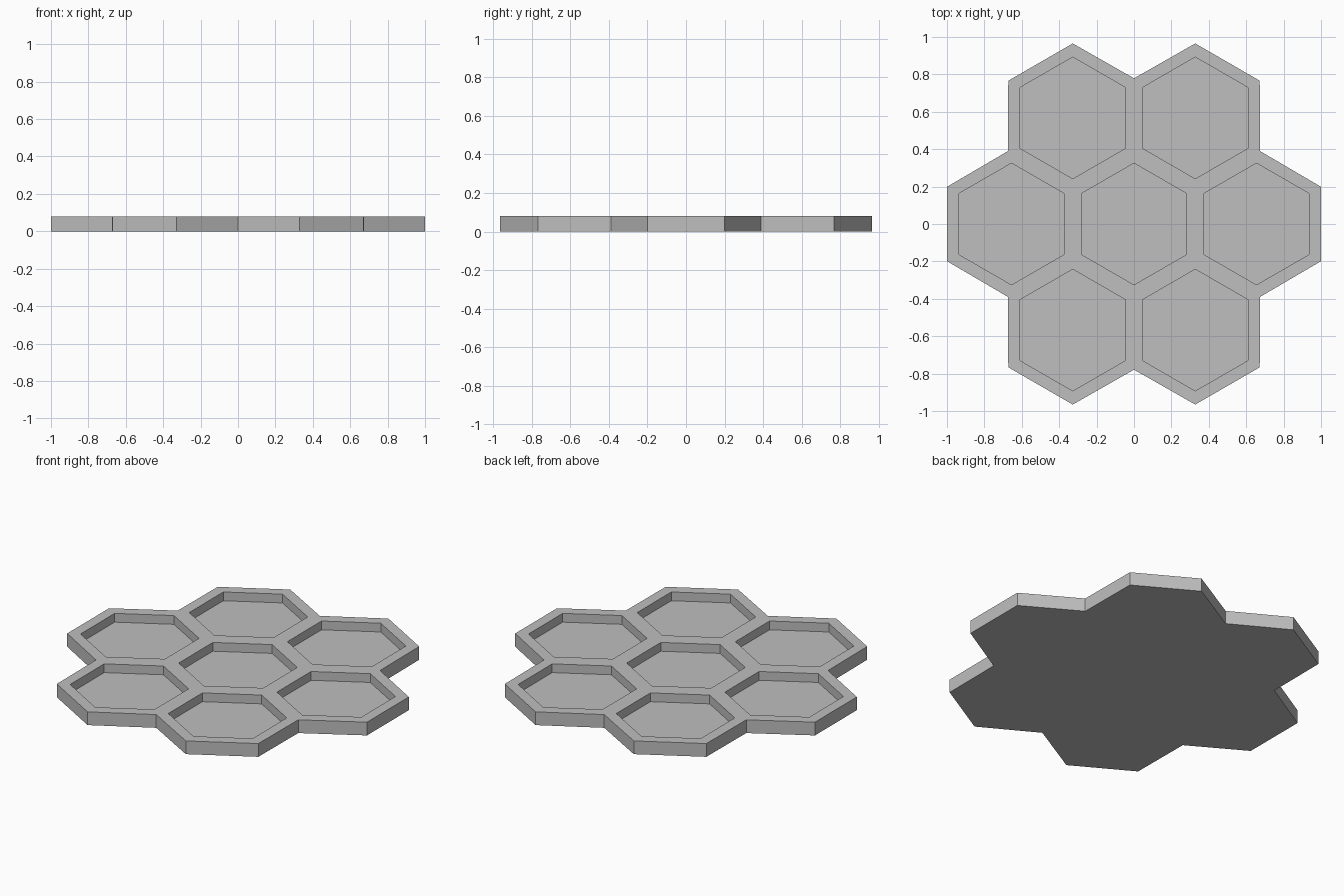
import bpy
import bmesh
from math import radians
from mathutils import Vector, Matrix

cube = bpy.data.objects.get("Cube")
if cube:
    bpy.data.objects.remove(cube, do_unlink=True)

PITCH = 0.655      # distance between neighbouring cells
OUTER = 0.398      # corner radius of each cell's rim
INNER = 0.325      # corner radius of each pocket
NOTCH = 0.779      # distance from the middle to the corner between two cells
HEIGHT = 0.08
FLOOR = 0.027


def polar(radius, degrees):
    return Matrix.Rotation(radians(degrees), 3, 'Z') @ Vector((radius, 0, 0))


def loop_at(bm, points, z):
    return [bm.verts.new((p.x, p.y, z)) for p in points]


def ring_edges(bm, verts):
    return [bm.edges.new((a, b)) for a, b in zip(verts, verts[1:] + verts[:1])]


def tray_wall(bm, points, z_cap):
    """Capped wall running from the cap height up to the rim; returns rim edges."""
    cap = loop_at(bm, points, z_cap)
    rim = loop_at(bm, points, HEIGHT)
    edges = ring_edges(bm, rim)
    bm.faces.new(cap)
    for i in range(len(cap)):
        j = (i + 1) % len(cap)
        bm.faces.new((cap[i], cap[j], rim[j], rim[i]))
    return edges


# Cell centres: one in the middle, six around it
directions = range(0, 360, 60)
centres = [Vector((0, 0, 0))] + [polar(PITCH, a) for a in directions]

# Outline of the joined cells
outline = []
for a in directions:
    outline += [polar(PITCH, a) + polar(OUTER, a - 30),
                polar(PITCH, a) + polar(OUTER, a + 30),
                polar(NOTCH, a + 30)]

# Outer wall with base, pockets with floors, then the rim between them
bm = bmesh.new()
rim_edges = tray_wall(bm, outline, 0)
for c in centres:
    rim_edges += tray_wall(bm, [c + polar(INNER, a + 30) for a in directions], FLOOR)
bmesh.ops.triangle_fill(bm, edges=rim_edges, use_beauty=True, normal=(0, 0, 1))
bmesh.ops.recalc_face_normals(bm, faces=bm.faces)

mesh = bpy.data.meshes.new("hex_tray")
bm.to_mesh(mesh)
bm.free()
tray = bpy.data.objects.new("hex_tray", mesh)
bpy.context.collection.objects.link(tray)

# Plain grey material
grey = bpy.data.materials.new("plain grey")
grey.use_nodes = True
colour = (0.52, 0.52, 0.52, 1)
grey.diffuse_color = colour
grey.node_tree.nodes["Principled BSDF"].inputs["Base Color"].default_value = colour
mesh.materials.append(grey)
